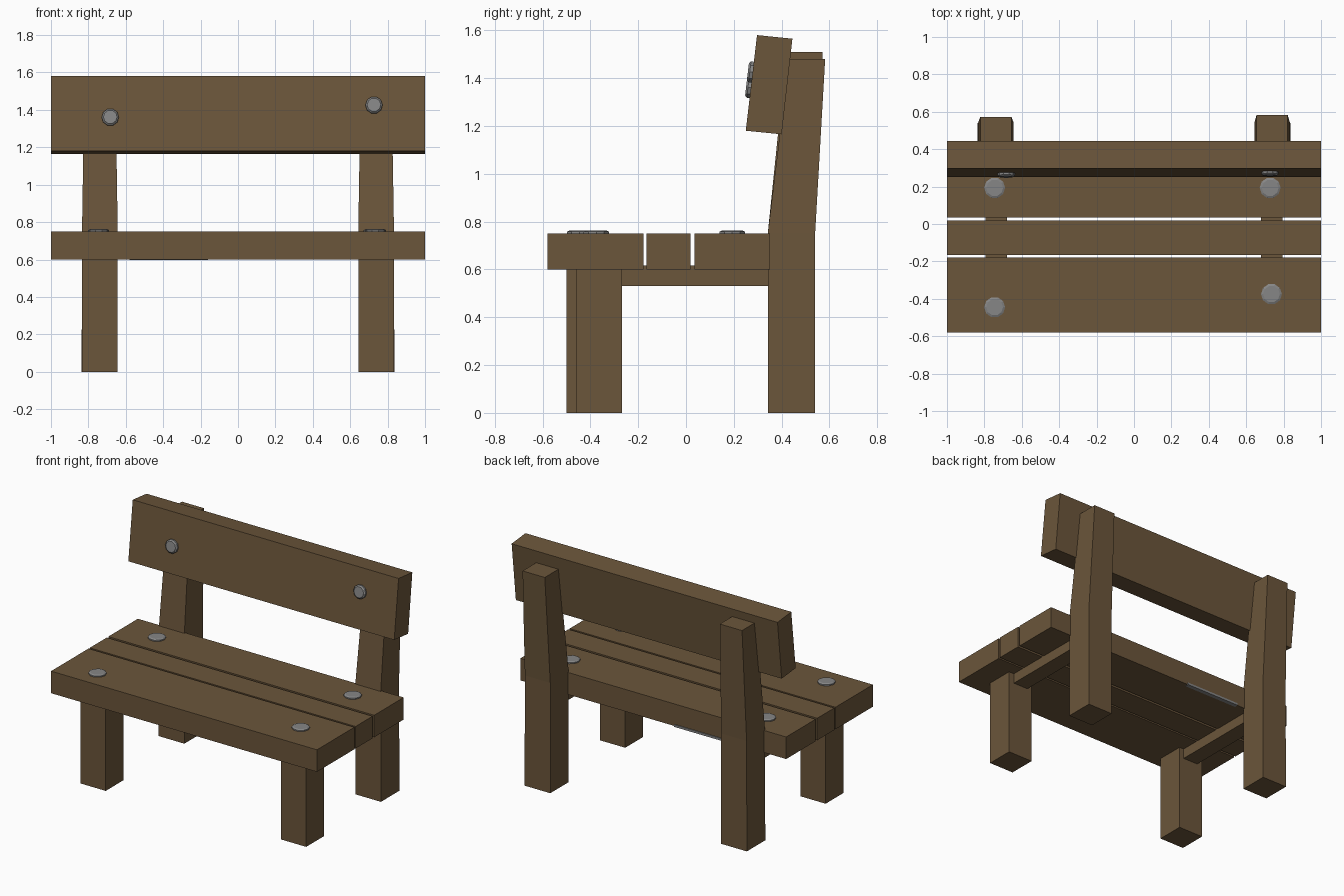
import bpy, bmesh, math
from mathutils import Matrix, Vector

if "Cube" in bpy.data.objects:
    bpy.data.objects.remove(bpy.data.objects["Cube"])


def material(name, rgb):
    m = bpy.data.materials.new(name)
    m.diffuse_color = (*rgb, 1)
    m.use_nodes = True
    m.node_tree.nodes["Principled BSDF"].inputs["Base Color"].default_value = m.diffuse_color
    return m


wood = material("brown wood", (0.147, 0.092, 0.043))
metal = material("grey metal", (0.24, 0.24, 0.24))


def finish(name, bm, mat):
    bmesh.ops.recalc_face_normals(bm, faces=bm.faces)
    me = bpy.data.meshes.new(name)
    bm.to_mesh(me)
    bm.free()
    me.materials.append(mat)
    ob = bpy.data.objects.new(name, me)
    bpy.context.collection.objects.link(ob)
    return ob


def loft(name, rings, mat):
    """Join a stack of rings with quads and cap both ends."""
    bm = bmesh.new()
    vs = [[bm.verts.new(p) for p in r] for r in rings]
    n = len(rings[0])
    for a, b in zip(vs, vs[1:]):
        for i in range(n):
            j = (i + 1) % n
            bm.faces.new((a[i], a[j], b[j], b[i]))
    bm.faces.new(vs[0])
    bm.faces.new(vs[-1])
    return finish(name, bm, mat)


def rect(x0, x1, y0, y1, z):
    return [(x0, y0, z), (x1, y0, z), (x1, y1, z), (x0, y1, z)]


def box(name, x0, x1, y0, y1, z0, z1, mat):
    return loft(name, [rect(x0, x1, y0, y1, z0), rect(x0, x1, y0, y1, z1)], mat)


def bolt(name, pos, normal, r, h):
    """Low ten-sided bolt head with a chamfered rim."""
    m = Matrix.Translation(pos) @ Vector(normal).to_track_quat('Z', 'Y').to_matrix().to_4x4()
    rings = []
    for rad, z in ((r, -0.01), (r, h * 0.6), (r * 0.8, h)):
        rings.append([m @ Vector((rad * math.cos(i * math.tau / 10),
                                  rad * math.sin(i * math.tau / 10), z)) for i in range(10)])
    loft(name, rings, metal)


# Seat planks
for i, (y0, y1) in enumerate(((-0.58, -0.178), (-0.165, 0.018), (0.035, 0.352))):
    box(f"seat_plank_{i + 1}", -1, 1, y0, y1, 0.6, 0.75, wood)

# Legs and side beams: side, front leg y start, back post top (y0, y1, z)
for side, s, fy, ty0, ty1, tz in (("left", -1, -0.50, 0.42, 0.572, 1.51),
                                  ("right", 1, -0.46, 0.43, 0.582, 1.48)):
    def xs(a, b):
        return sorted((s * a, s * b))
    box(f"{side}_front_leg", *xs(0.645, 0.835), fy, fy + 0.192, 0, 0.605, wood)
    box(f"{side}_beam", *xs(0.68, 0.795), fy + 0.1, 0.36, 0.53, 0.617, wood)
    loft(f"{side}_back_post", [rect(*xs(0.643, 0.836), 0.342, 0.54, 0),
                               rect(*xs(0.643, 0.834), 0.342, 0.54, 0.75),
                               rect(*xs(0.655, 0.822), ty0, ty1, tz)], wood)

# Tilted backrest
profile = [(0.25, 1.18), (0.40, 1.165), (0.445, 1.565), (0.297, 1.58)]
loft("backrest", [[(x, y, z) for y, z in profile] for x in (-1, 1)], wood)

# Bolt heads on the seat and backrest
for i, (x, y) in enumerate(((-0.745, -0.445), (0.735, -0.375), (-0.745, 0.193), (0.728, 0.193))):
    bolt(f"seat_bolt_{i + 1}", (x, y, 0.75), (0, 0, 1), 0.056, 0.013)
for i, (x, z) in enumerate(((-0.683, 1.36), (0.727, 1.425))):
    y = 0.25 + (z - 1.18) * 0.047 / 0.4
    bolt(f"backrest_bolt_{i + 1}", (x, y, z), (0, -1, 0.117), 0.046, 0.02)

# Thin metal strip along the lower back edge of the seat
box("rear_strip", -0.58, -0.16, 0.33, 0.358, 0.597, 0.612, metal)
